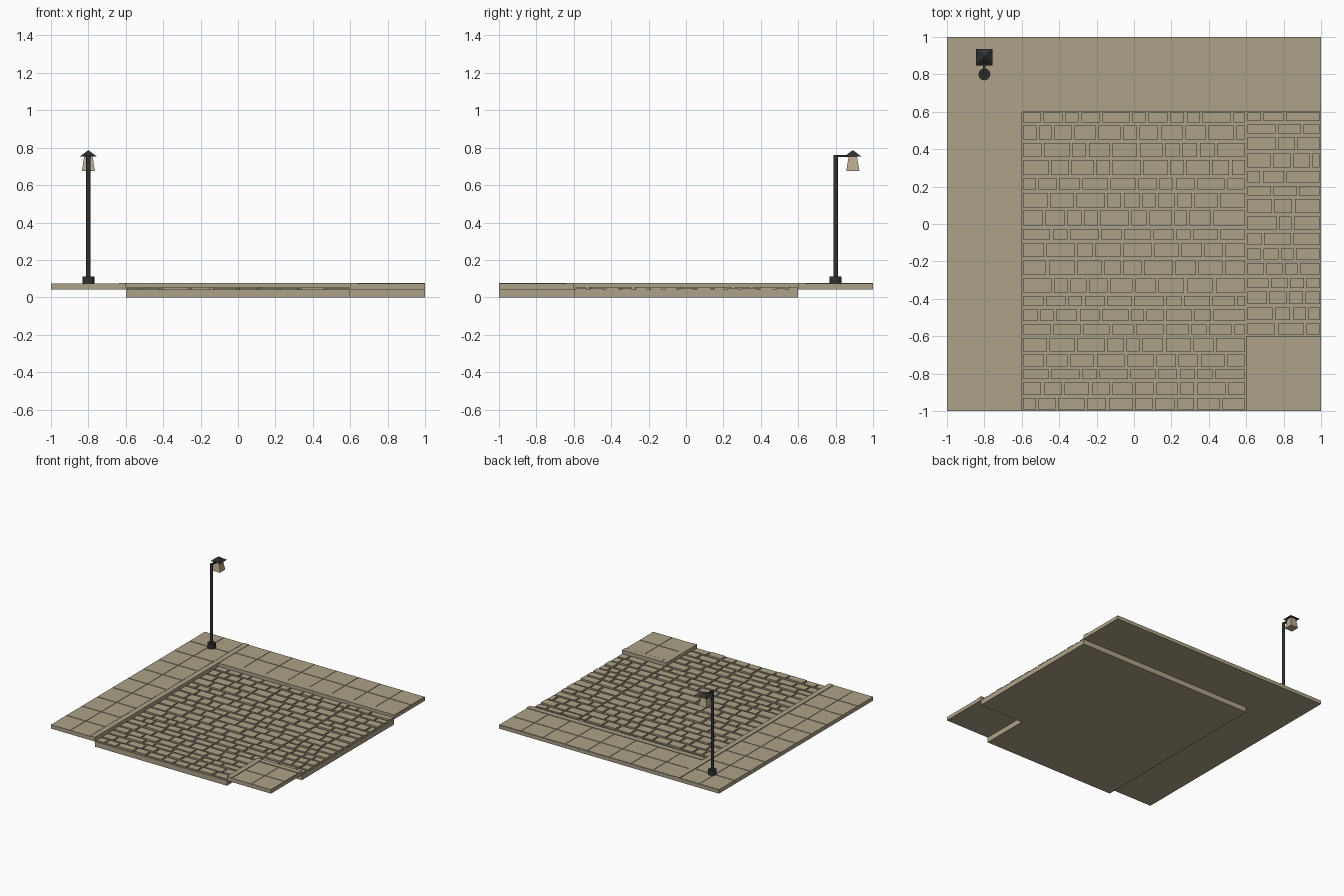
import bpy, bmesh, math, random
from mathutils import Matrix

if "Cube" in bpy.data.objects:
    bpy.data.objects.remove(bpy.data.objects["Cube"])

random.seed(7)


def material(name, rgb):
    m = bpy.data.materials.new(name)
    m.diffuse_color = (*rgb, 1)
    m.use_nodes = True
    m.node_tree.nodes["Principled BSDF"].inputs["Base Color"].default_value = m.diffuse_color
    return m


STONE = material("beige stone", (0.42, 0.36, 0.25))
IRON = material("dark iron", (0.03, 0.03, 0.032))
GLASS = material("warm lantern glass", (0.48, 0.39, 0.27))


def box(bm, x0, x1, y0, y1, z0, z1):
    mat = Matrix.Translation(((x0 + x1) / 2, (y0 + y1) / 2, (z0 + z1) / 2))
    mat = mat @ Matrix.Diagonal((x1 - x0, y1 - y0, z1 - z0, 1))
    bmesh.ops.create_cube(bm, size=1, matrix=mat)


def cone(bm, x, y, z0, z1, r0, r1, sides, turn=0):
    mat = Matrix.Translation((x, y, (z0 + z1) / 2)) @ Matrix.Rotation(turn, 4, 'Z')
    bmesh.ops.create_cone(bm, cap_ends=True, segments=sides, radius1=r0,
                          radius2=r1, depth=z1 - z0, matrix=mat)


def finish(bm, name, mat):
    me = bpy.data.meshes.new(name)
    bm.to_mesh(me)
    bm.free()
    me.materials.append(mat)
    ob = bpy.data.objects.new(name, me)
    bpy.context.collection.objects.link(ob)
    return ob


def prism(name, outline, z0, z1, mat):
    bm = bmesh.new()
    face = bm.faces.new([bm.verts.new((x, y, z0)) for x, y in outline])
    ext = bmesh.ops.extrude_face_region(bm, geom=[face])
    for v in ext["geom"]:
        if isinstance(v, bmesh.types.BMVert):
            v.co.z = z1
    bmesh.ops.recalc_face_normals(bm, faces=bm.faces)
    return finish(bm, name, mat)


# Road bed: main street with a side street to the right
prism("road_bed", [(-0.6, -1), (0.6, -1), (0.6, -0.6), (1, -0.6), (1, 0.6), (-0.6, 0.6)],
      0, 0.042, STONE)


# Cobbles: uneven rows of stones, some standing a little higher
def cobbles(name, x0, x1, bounds):
    bm = bmesh.new()
    for top, bottom in zip(bounds, bounds[1:]):
        x = x0
        while x < x1 - 0.01:
            w = random.uniform(0.08, 0.17)
            if x1 - (x + w) < 0.05:
                w = x1 - x
            z = random.choice((0.051, 0.055))
            box(bm, x + 0.007, x + w - 0.007, bottom + 0.009, top - 0.009, 0.041, z)
            x += w
    finish(bm, name, STONE)


cobbles("main_cobbles", -0.6, 0.6,
        [.605, .535, .443, .35, .253, .175, .08, -.017, -.093, -.185, -.283,
         -.375, -.448, -.527, -.6, -.69, -.77, -.838, -.922, -1])
cobbles("side_cobbles", 0.6, 1,
        [.605, .542, .475, .387, .292, .212, .143, .05, -.04, -.122, -.2, -.28,
         -.352, -.437, -.522, -.6])

# Pavement slabs
prism("pavement_base", [(-1, -1), (-0.6, -1), (-0.6, 0.6), (1, 0.6), (1, 1), (-1, 1)],
      0.042, 0.071, STONE)
prism("corner_base", [(0.6, -1), (1, -1), (1, -0.6), (0.6, -0.6)], 0.042, 0.071, STONE)


# Paving tiles over a rectangle, nx by ny, with narrow joints
def tiles(bm, x0, x1, y0, y1, nx, ny, gap=0.003):
    w, d = (x1 - x0) / nx, (y1 - y0) / ny
    for i in range(nx):
        for j in range(ny):
            xa, ya = x0 + i * w, y0 + j * d
            box(bm, xa + (gap if i else 0), xa + w - gap,
                ya + (gap if j else 0), ya + d - gap, 0.07, 0.074)


bm = bmesh.new()
tiles(bm, -1, -0.645, -1, 1, 2, 10)
tiles(bm, -0.6, 1, 0.645, 1, 8, 2)
tiles(bm, 0.645, 1, -1, -0.645, 2, 2)
finish(bm, "paving_tiles", STONE)

# Kerbs along the road
bm = bmesh.new()
box(bm, -0.642, -0.6, -1, 1, 0.07, 0.077)
box(bm, -0.597, 1, 0.6, 0.642, 0.07, 0.077)
box(bm, 0.6, 0.642, -1, -0.6, 0.07, 0.077)
box(bm, 0.645, 1, -0.642, -0.6, 0.07, 0.077)
finish(bm, "kerbs", STONE)

# Street lamp
LX, LY, HY = -0.8, 0.8, 0.892
bm = bmesh.new()
cone(bm, LX, LY, 0.071, 0.112, 0.032, 0.032, 12)
finish(bm, "lamp_base", IRON)

bm = bmesh.new()
cone(bm, LX, LY, 0.11, 0.762, 0.012, 0.012, 12)
finish(bm, "lamp_pole", IRON)

bm = bmesh.new()
box(bm, LX - 0.006, LX + 0.006, LY, HY, 0.75, 0.762)
finish(bm, "lamp_arm", IRON)

R2 = math.sqrt(2)
bm = bmesh.new()
cone(bm, LX, HY, 0.754, 0.786, 0.044 * R2, 0.002, 4, math.pi / 4)
finish(bm, "lantern_roof", IRON)

bm = bmesh.new()
cone(bm, LX, HY, 0.675, 0.756, 0.035 * R2, 0.022 * R2, 4, math.pi / 4)
finish(bm, "lantern_glass", GLASS)
